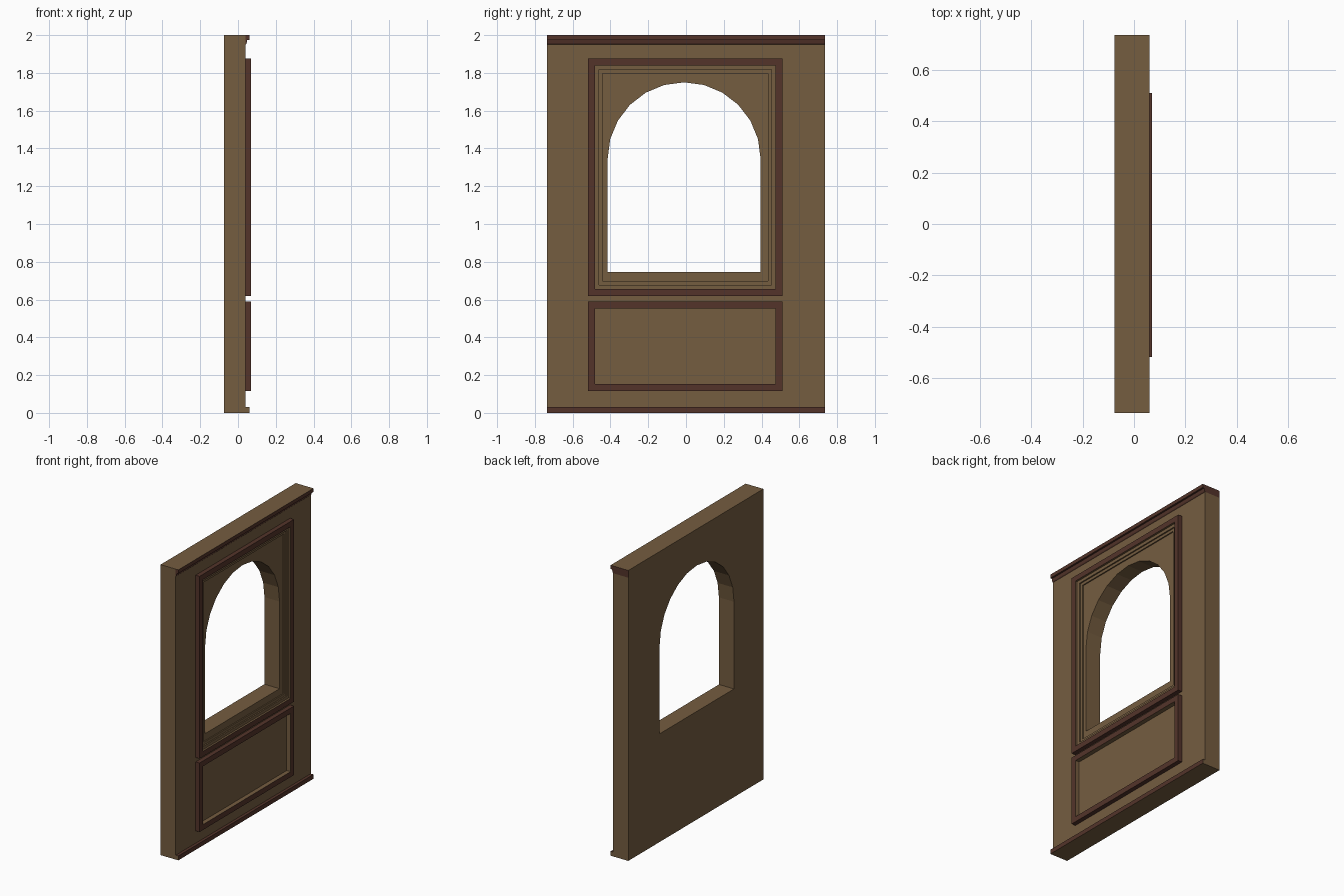
import bpy, bmesh, math

if "Cube" in bpy.data.objects:
    bpy.data.objects.remove(bpy.data.objects["Cube"])

def material(name, rgb):
    m = bpy.data.materials.new(name)
    m.diffuse_color = (*rgb, 1)
    m.use_nodes = True
    m.node_tree.nodes["Principled BSDF"].inputs["Base Color"].default_value = m.diffuse_color
    return m

MATS = [material("tan_plaster", (0.178, 0.109, 0.051)),
        material("dark_wood", (0.087, 0.034, 0.023))]
TAN, DARK = 0, 1
BACK, FACE = -0.075, 0.04          # wall thickness along x
HALF = 0.735                       # half width along y

def finish(bm, name):
    me = bpy.data.meshes.new(name)
    bm.to_mesh(me)
    bm.free()
    for m in MATS:
        me.materials.append(m)
    ob = bpy.data.objects.new(name, me)
    bpy.context.collection.objects.link(ob)
    return ob

# Wall with an arched opening
def wall():
    bm = bmesh.new()
    outer = [(-HALF, 0), (HALF, 0), (HALF, 1.95), (HALF, 2), (-HALF, 2)]
    cy, cz, r = -0.01, 1.345, 0.405
    arch = [(cy - r, 0.745), (cy + r, 0.745)]
    arch += [(cy + r * math.cos(math.pi * i / 12), cz + r * math.sin(math.pi * i / 12))
             for i in range(13)]
    edges = []
    for loop in (outer, arch):
        vs = [bm.verts.new((BACK, y, z)) for y, z in loop]
        edges += [bm.edges.new((vs[i - 1], vs[i])) for i in range(len(vs))]
    bmesh.ops.triangle_fill(bm, use_beauty=True, edges=edges, normal=(-1, 0, 0))
    ext = bmesh.ops.extrude_face_region(bm, geom=bm.faces[:], use_keep_orig=True)
    for v in ext["geom"]:
        if isinstance(v, bmesh.types.BMVert):
            v.co.x = FACE
    bmesh.ops.recalc_face_normals(bm, faces=bm.faces[:])
    # dark end band level with the cornice
    for f in bm.faces:
        c = f.calc_center_median()
        if f.normal.y > 0.9 and c.y > HALF - 0.01 and c.z > 1.95:
            f.material_index = DARK
    return finish(bm, "wall")

# Long moulding: an x,z profile run along y
def moulding(name, profile, is_dark):
    bm = bmesh.new()
    a, b = ([bm.verts.new((x, y, z)) for x, z in profile] for y in (-HALF, HALF))
    bm.faces.new(a)
    bm.faces.new(b)
    for i in range(len(a)):
        bm.faces.new((a[i - 1], a[i], b[i], b[i - 1]))
    bmesh.ops.recalc_face_normals(bm, faces=bm.faces[:])
    for f in bm.faces:
        f.material_index = DARK if is_dark(f.normal) else TAN
    return finish(bm, name)

# Rectangular frame: an (inset, x) profile swept around a rectangle
def frame(name, y0, z0, y1, z1, profile, colours):
    bm = bmesh.new()
    loops = [[bm.verts.new((x, y, z)) for y, z in
              ((y0 + d, z0 + d), (y1 - d, z0 + d), (y1 - d, z1 - d), (y0 + d, z1 - d))]
             for d, x in profile]
    for k, col in enumerate(colours):
        p, q = loops[k], loops[k + 1]
        for i in range(4):
            j = (i + 1) % 4
            bm.faces.new((p[i], p[j], q[j], q[i])).material_index = col
    return finish(bm, name)

wall()
moulding("top_cornice",
         [(FACE, 1.95), (0.045, 1.955), (0.049, 1.974), (0.06, 1.975), (0.06, 2), (FACE, 2)],
         lambda n: n.z < 0.9)
moulding("base_trim", [(FACE, 0), (0.06, 0), (0.06, 0.03), (FACE, 0.03)],
         lambda n: n.x > 0.5 or n.z > 0.5)
frame("lower_panel_frame", -0.518, 0.115, 0.51, 0.59,
      [(0, FACE), (0, 0.07), (0.037, 0.07), (0.037, FACE)], [DARK, DARK, TAN])
# Window frame with tan steps down to the arch panel
frame("window_frame", -0.518, 0.62, 0.51, 1.875,
      [(0, FACE), (0, 0.07), (0.037, 0.07), (0.037, 0.057), (0.058, 0.057),
       (0.058, 0.048), (0.077, 0.048), (0.077, FACE)],
      [DARK, DARK, TAN, TAN, TAN, TAN, TAN])
